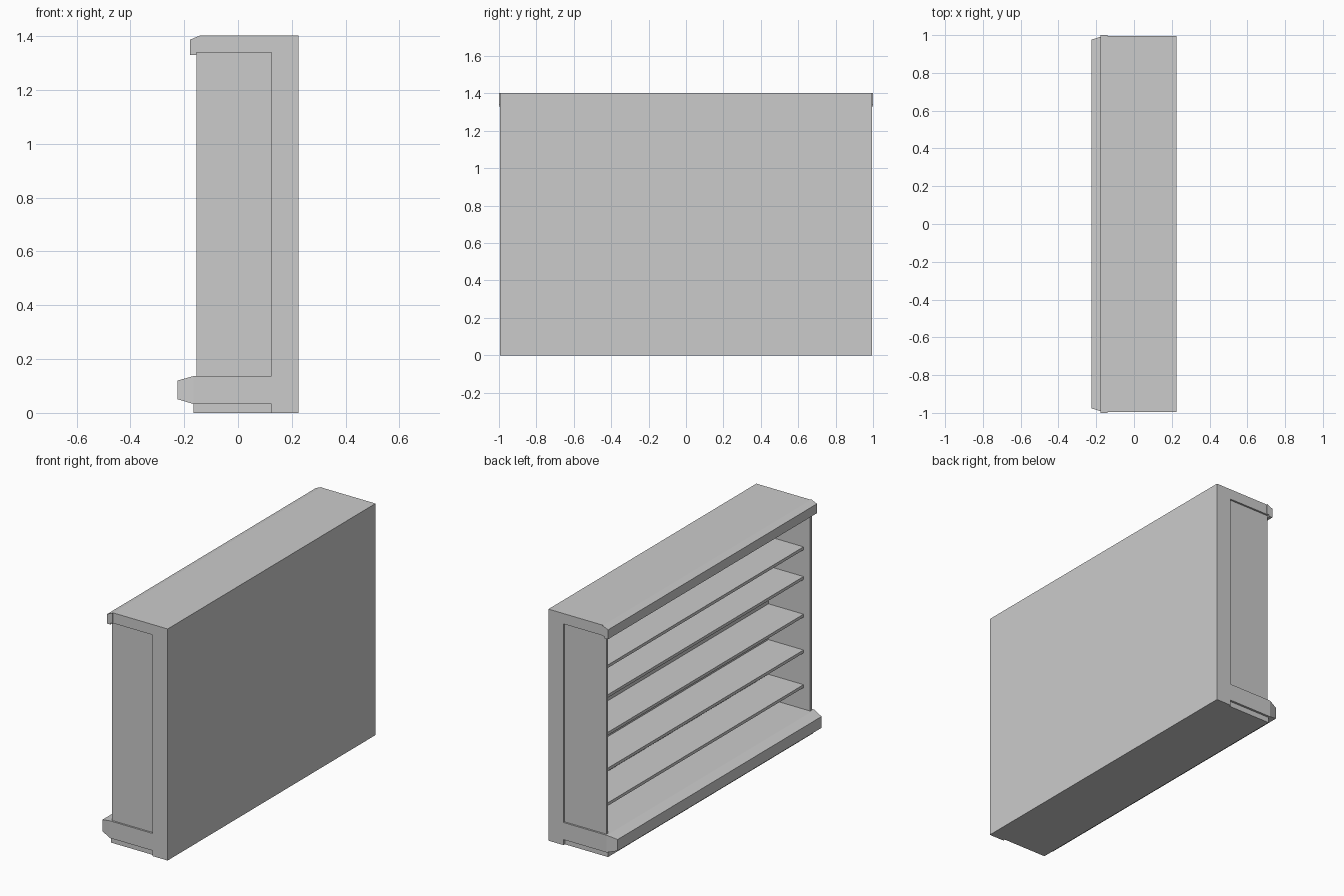
import bpy, bmesh

if "Cube" in bpy.data.objects:
    bpy.data.objects.remove(bpy.data.objects["Cube"])


def prism(name, profile):
    """Loft an (x, z, half_width) profile between -half_width and +half_width in y."""
    bm = bmesh.new()
    a = [bm.verts.new((x, -w, z)) for x, z, w in profile]
    b = [bm.verts.new((x, w, z)) for x, z, w in profile]
    bm.faces.new(a)
    bm.faces.new(b[::-1])
    n = len(a)
    for i in range(n):
        j = (i + 1) % n
        bm.faces.new((a[i], b[i], b[j], a[j]))
    bmesh.ops.recalc_face_normals(bm, faces=bm.faces)
    return finish(name, bm)


def box(name, x0, x1, y0, y1, z0, z1):
    bm = bmesh.new()
    bmesh.ops.create_cube(bm, size=1)
    for v in bm.verts:
        v.co.x = x1 if v.co.x > 0 else x0
        v.co.y = y1 if v.co.y > 0 else y0
        v.co.z = z1 if v.co.z > 0 else z0
    return finish(name, bm)


def finish(name, bm):
    me = bpy.data.meshes.new(name)
    bm.to_mesh(me)
    bm.free()
    ob = bpy.data.objects.new(name, me)
    bpy.context.collection.objects.link(ob)
    return ob


BACK, INNER, W = 0.225, 0.125, 0.995

# C-shaped carcass: thick back, top slab and base slab
prism("carcass", [(x, z, W) for x, z in (
    (BACK, 0), (BACK, 1.403), (-0.14, 1.403), (-0.14, 1.34), (INNER, 1.34),
    (INNER, 0.137), (-0.165, 0.137), (-0.165, 0.033), (INNER, 0.033), (INNER, 0))])

# Top crown with bevelled edge and small drop lip
prism("top_crown", [(x, z, 1.0) for x, z in (
    (-0.14, 1.403), (-0.178, 1.387), (-0.178, 1.33),
    (-0.155, 1.33), (-0.155, 1.34), (-0.14, 1.34))])

# Base nose tapering on all sides
prism("base_nose", [(-0.165, 0.137, W), (-0.225, 0.12, 0.976),
                    (-0.225, 0.051, 0.976), (-0.165, 0.033, W)])

# Recessed plinth under the base
box("plinth", -0.165, INNER, -0.982, 0.982, 0, 0.033)

# Thin recessed side panels
for s, side in ((-1, "front"), (1, "rear")):
    ya, yb = sorted((s * 0.968, s * 0.984))
    box(side + "_side_panel", -0.155, INNER, ya, yb, 0.137, 1.34)

# Shelves
for i, z in enumerate((0.285, 0.495, 0.712, 0.94, 1.12)):
    box(f"shelf_{i + 1}", -0.11, INNER, -0.968, 0.968, z - 0.018, z)
